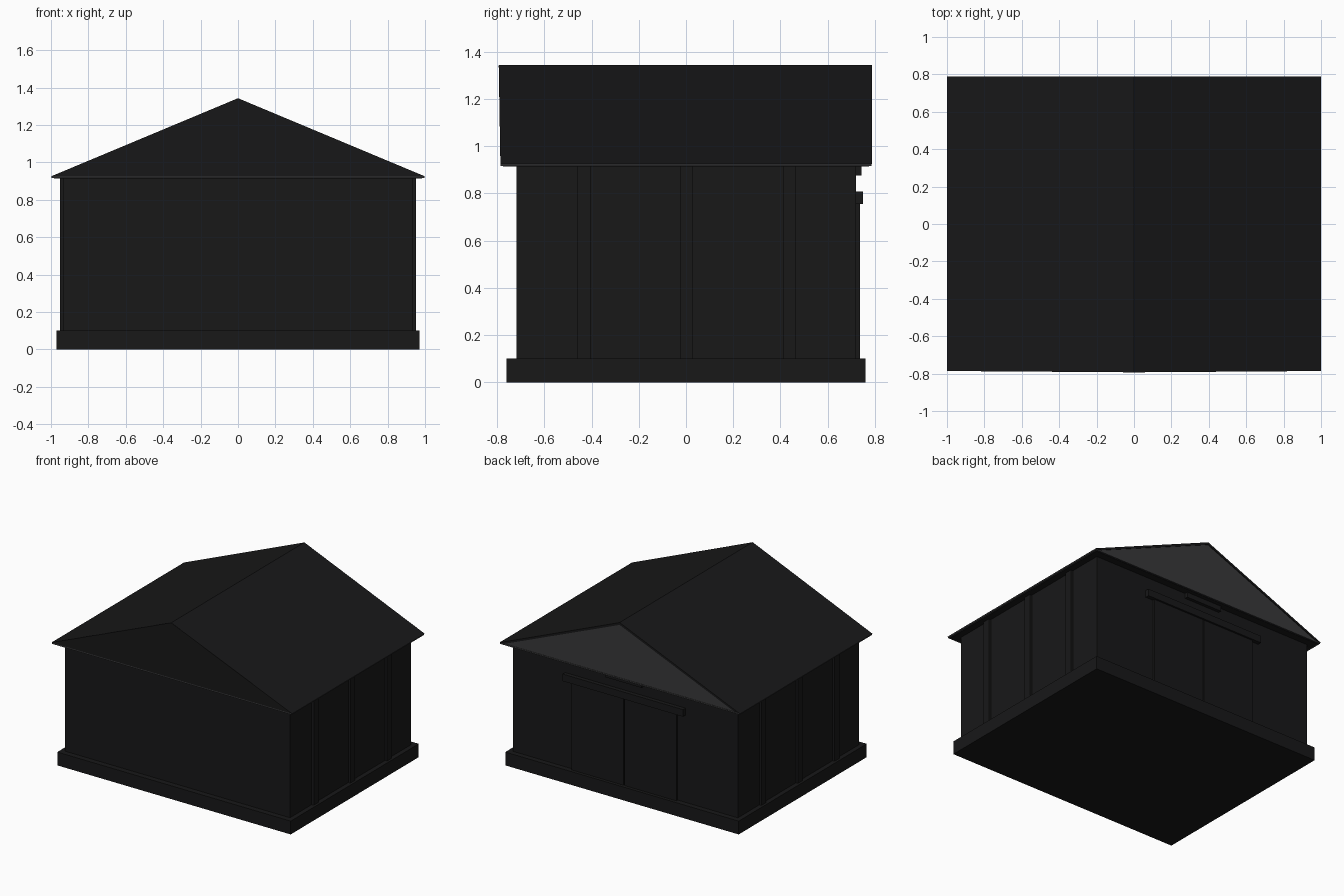
import bpy, bmesh

if "Cube" in bpy.data.objects:
    bpy.data.objects.remove(bpy.data.objects["Cube"])

def material(name, v):
    m = bpy.data.materials.new(name)
    m.diffuse_color = (v, v, v * 1.05, 1)
    m.use_nodes = True
    m.node_tree.nodes["Principled BSDF"].inputs["Base Color"].default_value = m.diffuse_color
    return m

DARK = material("dark_paint", 0.009)
TRIM = material("grey_trim", 0.04)

def finish(name, bm, mat):
    bmesh.ops.recalc_face_normals(bm, faces=bm.faces)
    me = bpy.data.meshes.new(name)
    bm.to_mesh(me)
    bm.free()
    me.materials.append(mat)
    ob = bpy.data.objects.new(name, me)
    bpy.context.collection.objects.link(ob)
    return ob

def box(name, x0, x1, y0, y1, z0, z1, mat=DARK):
    bm = bmesh.new()
    for v in bmesh.ops.create_cube(bm, size=1)["verts"]:
        v.co = (x1 if v.co.x > 0 else x0, y1 if v.co.y > 0 else y0, z1 if v.co.z > 0 else z0)
    return finish(name, bm, mat)

def prism(name, profile, y0, y1, mat=DARK, lean=0.0):
    """Extrude an x-z profile along y; lean pushes the front ridge forward."""
    bm = bmesh.new()
    front = [bm.verts.new((x, y0 - lean * max(0, z - 0.925) / 0.415, z)) for x, z in profile]
    back = [bm.verts.new((x, y1, z)) for x, z in profile]
    bm.faces.new(front)
    bm.faces.new(back)
    n = len(profile)
    for i in range(n):
        j = (i + 1) % n
        bm.faces.new((front[i], front[j], back[j], back[i]))
    return finish(name, bm, mat)

# Plinth and walls
box("plinth", -0.97, 0.97, -0.76, 0.76, 0, 0.1)
box("walls", -0.935, 0.935, -0.718, 0.72, 0.1, 0.917)

# Battens on both long sides
for side, s in (("left", -1), ("right", 1)):
    for i, (y0, y1) in enumerate(((-0.46, -0.405), (-0.025, 0.03), (0.41, 0.465))):
        xs = sorted((s * 0.93, s * 0.952))
        box(f"{side}_batten_{i + 1}", *xs, y0, y1, 0.1, 0.917)

# Roof body, slightly recessed at the back, with an overhanging covering
prism("roof_body", [(-1, 0.925), (1, 0.925), (0, 1.342)], -0.786, 0.781, DARK, 0.007)
prism("roof_covering", [(-1, 0.925), (0, 1.343), (1, 0.925), (0.95, 0.93), (0, 1.325), (-0.95, 0.93)],
      -0.785, 0.788, DARK, 0.007)
prism("back_gable", [(-0.985, 0.925), (0.985, 0.925), (0, 1.33)], 0.77, 0.783, TRIM)
box("eave_board", -0.997, 0.997, -0.786, 0.786, 0.916, 0.926, TRIM)
box("soffit", -0.985, 0.985, -0.775, 0.775, 0.914, 0.92)

# Sliding doors on the back, their rail and the small bracket above
for name, x0, x1 in (("left_door", -0.435, -0.004), ("right_door", 0.004, 0.435)):
    box(name, x0, x1, 0.71, 0.736, 0.1, 0.77)
box("door_rail", -0.5, 0.5, 0.71, 0.75, 0.755, 0.808)
box("lintel_bracket", -0.15, 0.15, 0.71, 0.744, 0.876, 0.917)
